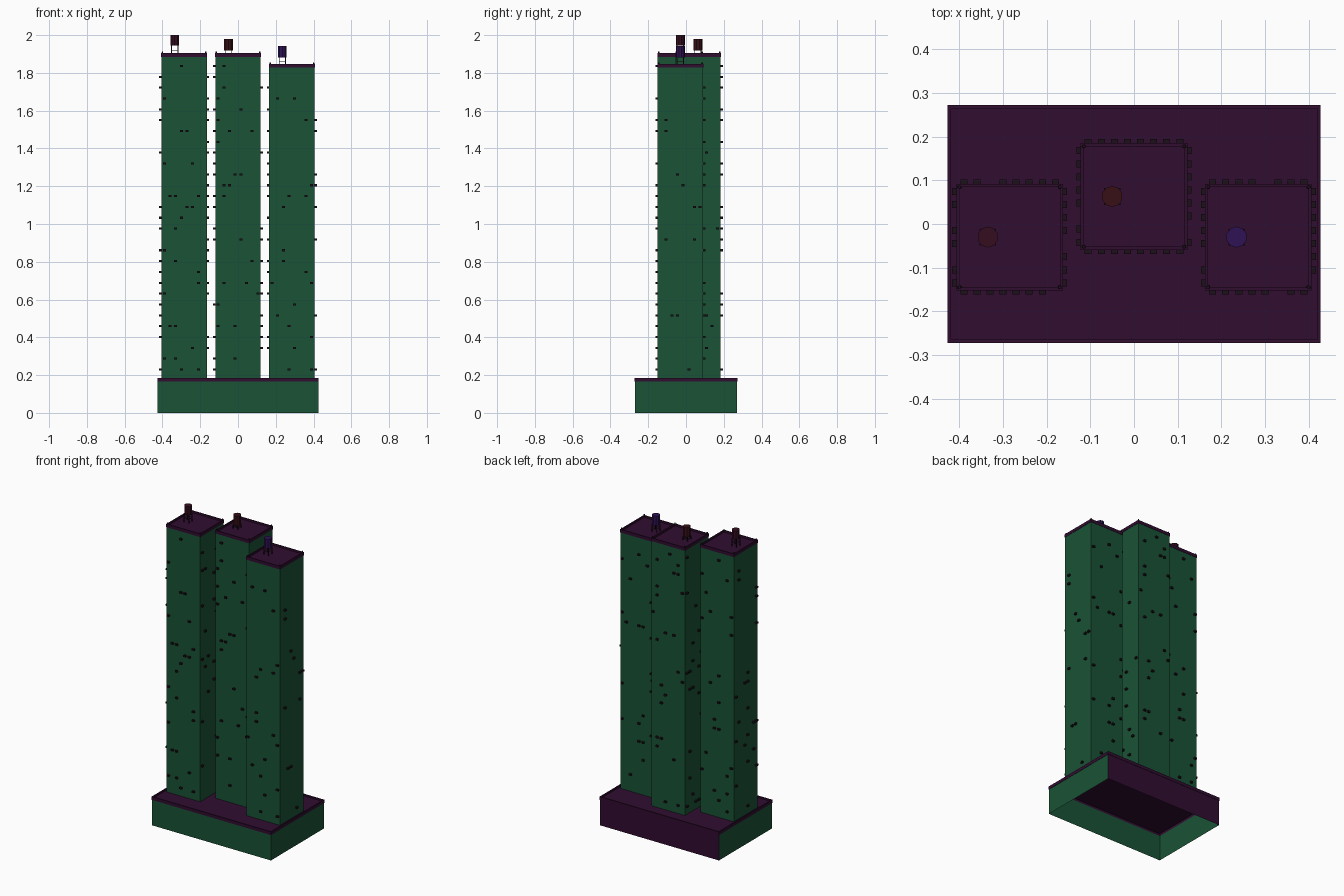
import bpy, bmesh, random
from mathutils import Matrix, Vector

if "Cube" in bpy.data.objects:
    bpy.data.objects.remove(bpy.data.objects["Cube"])

random.seed(7)

def material(name, rgb):
    m = bpy.data.materials.new(name)
    m.diffuse_color = (*rgb, 1)
    m.use_nodes = True
    m.node_tree.nodes["Principled BSDF"].inputs["Base Color"].default_value = m.diffuse_color
    return m

GREEN = material("green_wall", (0.01, 0.085, 0.036))
PURPLE = material("purple_trim", (0.03, 0.004, 0.03))
DARK = material("dark_metal", (0.012, 0.005, 0.01))
TANKS = [material("tank_maroon", (0.035, 0.004, 0.014)),
         material("tank_rust", (0.04, 0.005, 0.008)),
         material("tank_violet", (0.028, 0.006, 0.09))]

def finish(bm, name, *mats):
    me = bpy.data.meshes.new(name)
    bm.to_mesh(me)
    bm.free()
    for m in mats:
        me.materials.append(m)
    ob = bpy.data.objects.new(name, me)
    bpy.context.collection.objects.link(ob)
    return ob

def add_box(bm, centre, size):
    mat = Matrix.Translation(centre) @ Matrix.Diagonal((*size, 1))
    return bmesh.ops.create_cube(bm, size=1, matrix=mat)["verts"]

def block(name, cx, cy, w, d, z0, z1, band, lip, wall, drop, purple_back=False):
    """Open-bottomed walls, a trim band and a roof sunk behind a parapet."""
    levels = [(0, z0), (0, z1 - band), (lip, z1 - band), (lip, z1),
              (-wall, z1), (-wall, z1 - drop)]
    bm = bmesh.new()
    rings = [[bm.verts.new((cx + sx * (w / 2 + o), cy + sy * (d / 2 + o), z))
              for sx, sy in ((-1, -1), (1, -1), (1, 1), (-1, 1))]
             for o, z in levels]
    for level, (a, b) in enumerate(zip(rings, rings[1:])):
        for i in range(4):
            j = (i + 1) % 4
            f = bm.faces.new((a[i], a[j], b[j], b[i]))
            f.material_index = int(level > 0 or (purple_back and i == 2))
    bm.faces.new(rings[-1]).material_index = 1
    return finish(bm, name, GREEN, PURPLE)

def wall_units(name, cx, cy, rows):
    """Small air conditioners scattered on a grid of 8 columns per wall."""
    bm = bmesh.new()
    for n, t in (((0, -1), (1, 0)), ((1, 0), (0, 1)), ((0, 1), (1, 0)), ((-1, 0), (0, 1))):
        for row in range(rows):
            for col in range(8):
                if random.random() > 0.085:
                    continue
                u = (col - 3.5) * 0.03
                p = Vector((cx + n[0] * 0.126 + t[0] * u,
                            cy + n[1] * 0.126 + t[1] * u, 0.2295 + row * 0.0574))
                size = (0.016, 0.012, 0.011) if n[1] else (0.012, 0.016, 0.011)
                add_box(bm, p, size)
    finish(bm, name, DARK)

def water_tank(name, x, y, roof, z0, z1, mat):
    bm = bmesh.new()
    bmesh.ops.create_cone(bm, cap_ends=True, segments=10, radius1=0.024, radius2=0.024,
                          depth=z1 - z0, matrix=Matrix.Translation((x, y, (z0 + z1) / 2)))
    finish(bm, name, mat)
    bm = bmesh.new()
    for sx in (-1, 1):
        for sy in (-1, 1):
            add_box(bm, (x + sx * 0.017, y + sy * 0.017, (roof + z0) / 2),
                    (0.004, 0.004, z0 - roof))
    zm = (roof + z0) / 2
    for s in (-1, 1):
        add_box(bm, (x + s * 0.017, y, zm), (0.002, 0.034, 0.002))
        add_box(bm, (x, y + s * 0.017, zm), (0.034, 0.002, 0.002))
    finish(bm, name + "_stand", DARK)

# Podium
block("podium", 0, 0, 0.85, 0.542, 0, 0.185, 0.02, 0.002, 0.006, 0.01, True)

# Towers: x, y, top, tank bottom, tank top
specs = [("left", -0.285, -0.03, 1.905, 1.945, 2.0),
         ("middle", 0.0, 0.063, 1.905, 1.918, 1.98),
         ("right", 0.285, -0.03, 1.848, 1.882, 1.942)]
for (side, x, y, top, t0, t1), tank_mat in zip(specs, TANKS):
    block(side + "_tower", x, y, 0.24, 0.24, 0.175, top, 0.02, 0.002, 0.005, 0.012)
    wall_units(side + "_air_conditioners", x, y, 29 if top > 1.9 else 28)
    water_tank(side + "_water_tank", x - 0.05, y, top - 0.012, t0, t1, tank_mat)
    # Corner posts on the parapet
    bm = bmesh.new()
    for sx in (-1, 1):
        for sy in (-1, 1):
            bmesh.ops.create_cone(
                bm, cap_ends=True, segments=6, radius1=0.005, radius2=0.004, depth=0.02,
                matrix=Matrix.Translation((x + sx * 0.115, y + sy * 0.115, top - 0.002)))
    finish(bm, side + "_corner_posts", DARK)
